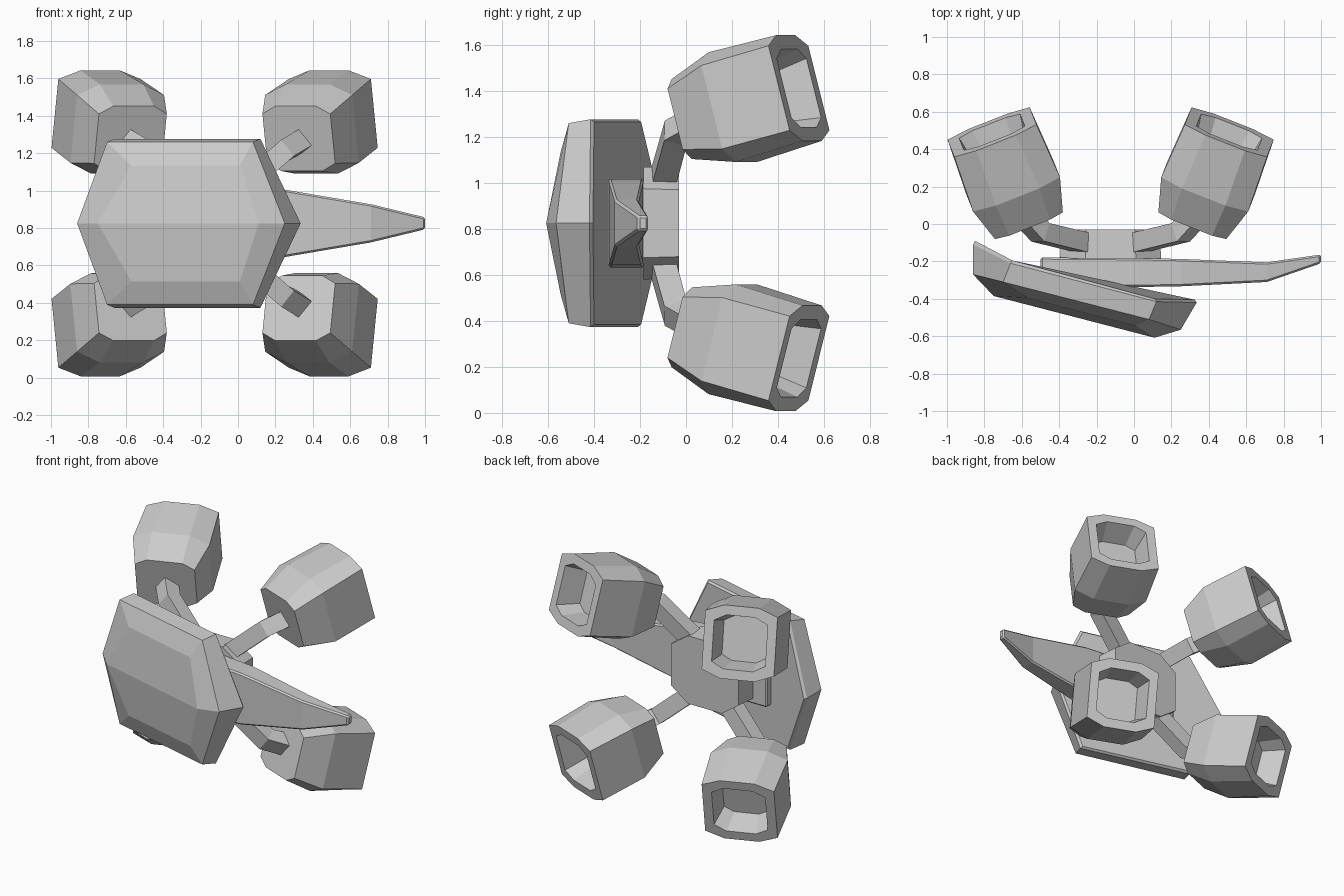
import bpy, bmesh
from mathutils import Vector

if "Cube" in bpy.data.objects:
    bpy.data.objects.remove(bpy.data.objects["Cube"])

CX, CZ = -0.125, 0.825      # symmetry lines of the engine cluster


def loft(name, rings, cap_start=True, cap_end=True, bevel=0):
    """Skin a list of equal-length vertex rings."""
    bm = bmesh.new()
    vr = [[bm.verts.new(p) for p in r] for r in rings]
    n = len(rings[0])
    for a, b in zip(vr, vr[1:]):
        for i in range(n):
            j = (i + 1) % n
            bm.faces.new((a[i], a[j], b[j], b[i]))
    if cap_start:
        bm.faces.new(vr[0])
    if cap_end == "ridge":          # hexagon cap split along its long axis
        e = vr[-1]
        bm.faces.new(e[0:4])
        bm.faces.new((e[3], e[4], e[5], e[0]))
    elif cap_end:
        bm.faces.new(vr[-1])
    bmesh.ops.recalc_face_normals(bm, faces=bm.faces)
    me = bpy.data.meshes.new(name)
    bm.to_mesh(me)
    bm.free()
    ob = bpy.data.objects.new(name, me)
    bpy.context.collection.objects.link(ob)
    if bevel:
        m = ob.modifiers.new("bevel", "BEVEL")
        m.width, m.segments = bevel, 1
    return ob


# Front shield: folded hexagon, given as left, top-left, top-right, right
def hexring(l, tl, tr, r, h):
    return [(*l, CZ), (*tl, CZ + h), (*tr, CZ + h), (*r, CZ), (*tr, CZ - h), (*tl, CZ - h)]


loft("front_shield", [
    hexring((-0.85, -0.09), (-0.65, -0.195), (0.11, -0.40), (0.325, -0.405), 0.44),
    hexring((-0.86, -0.11), (-0.66, -0.21), (0.12, -0.415), (0.335, -0.42), 0.452),
    hexring((-0.86, -0.27), (-0.70, -0.31), (0.08, -0.51), (0.25, -0.565), 0.435),
    hexring((-0.75, -0.385), (-0.57, -0.395), (0.01, -0.545), (0.11, -0.608), 0.31),
], cap_end="ridge")

# Side spike: rectangular sections (x, y front, y back, half height)
spike = [(-0.50, -0.33, -0.178, 0.19), (0.02, -0.337, -0.182, 0.193),
         (0.25, -0.333, -0.187, 0.18), (0.71, -0.31, -0.205, 0.102),
         (1.0, -0.21, -0.163, 0.032)]
loft("side_spike", [[(x, f, CZ - h), (x, b, CZ - h), (x, b, CZ + h), (x, f, CZ + h)]
                    for x, f, b, h in spike], bevel=0.01)


# Hub: flattened octagonal block
def octagon(hx, hz, fx, fz):
    return [(hx, fz), (fx, hz), (-fx, hz), (-hx, fz),
            (-hx, -fz), (-fx, -hz), (fx, -hz), (hx, -fz)]


loft("hub", [[(CX + s * x, y, CZ + s * z) for x, z in octagon(0.27, 0.245, 0.135, 0.15)]
             for y, s in ((-0.185, 1.0), (-0.03, 0.97))])

# Engine frame for the right upper pod; the others mirror it
axis = Vector((0.205, 0.52, 0.15)).normalized()
side = axis.cross(Vector((0, 0, 1))).normalized()
up = side.cross(axis)
base = Vector((0.325, 0.024, 1.278))
profile = [(0.0, 0.195, 0.18), (0.20, 0.25, 0.247), (0.52, 0.236, 0.238),
           (0.52, 0.175, 0.175), (0.36, 0.145, 0.145)]
flats = [(0.6, 0.76), (0.5, 0.76), (0.48, 0.8), (0.55, 0.76), (0.55, 0.76)]
path = [Vector(p) for p in ((-0.02, -0.11, 0.98), (0.25, -0.045, 1.215), (0.38, 0.10, 1.29))]


def place(p, sx, sz):
    return (CX + sx * (p[0] - CX), p[1], CZ + sz * (p[2] - CZ))


for sx, xn in ((1, "right"), (-1, "left")):
    for sz, zn in ((1, "upper"), (-1, "lower")):
        # Hollow-ended engine pod
        rings = [[place(base + axis * t + side * u + up * v, sx, sz)
                  for u, v in octagon(h, w, h * fh, w * fw)]
                 for (t, h, w), (fh, fw) in zip(profile, flats)]
        loft(f"{zn}_{xn}_engine", rings)
        # Bent strut from hub to pod
        rings = []
        for i, p in enumerate(path):
            d = (path[min(i + 1, 2)] - path[max(i - 1, 0)]).normalized()
            n1 = d.cross(Vector((-0.65, 0, 0.75))).normalized()
            n2 = d.cross(n1)
            rings.append([place(p + n1 * a * 0.052 + n2 * b * 0.055, sx, sz)
                          for a, b in ((1, 1), (-1, 1), (-1, -1), (1, -1))])
        loft(f"{zn}_{xn}_strut", rings)
